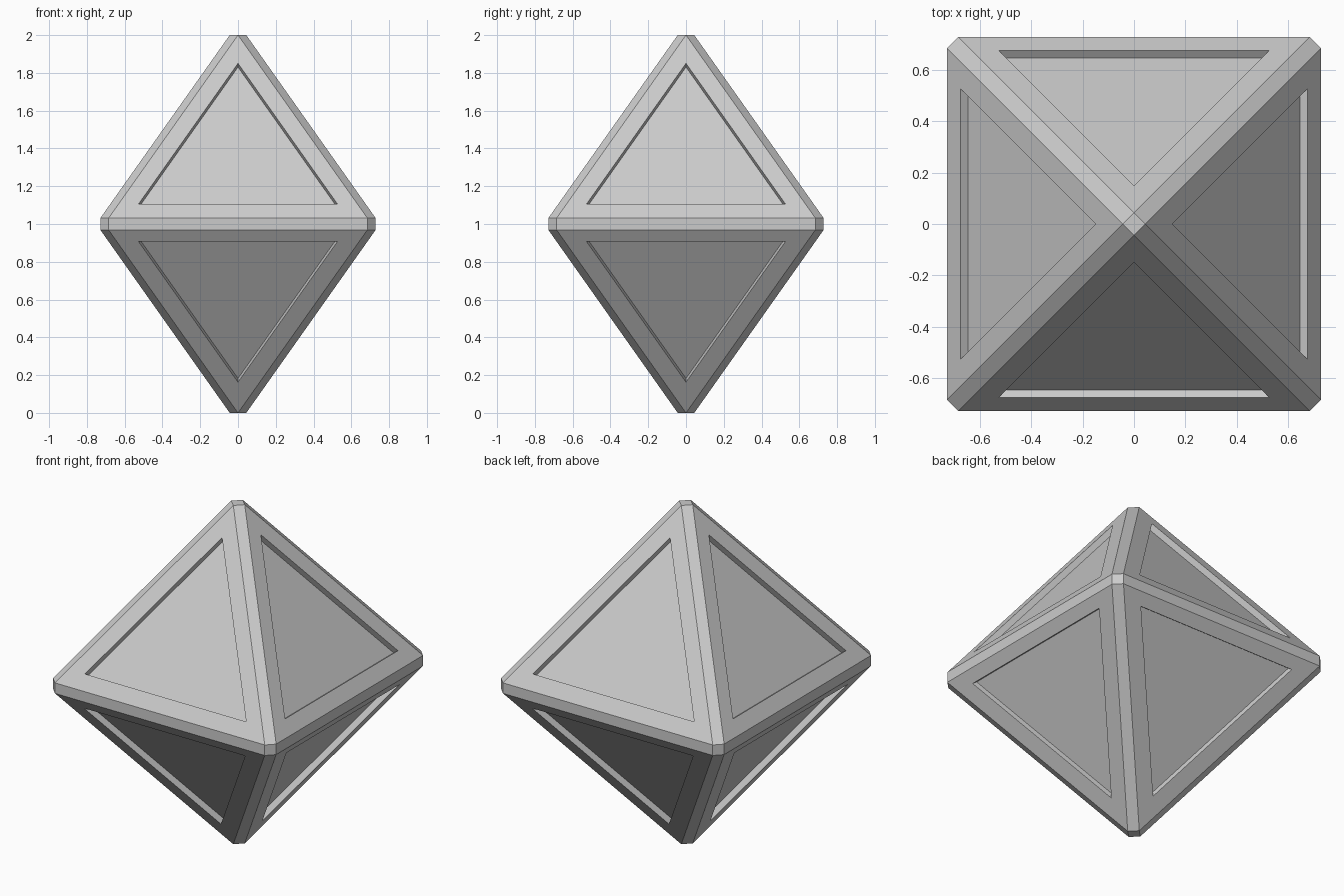
import bpy, bmesh, math
from mathutils import Vector, Matrix

if "Cube" in bpy.data.objects:
    bpy.data.objects.remove(bpy.data.objects["Cube"])

CAP = 0.031        # half width of the small flat caps on the six corners
RIM = 0.0915       # margin between face edge and recessed panel
DEPTH = 0.035      # depth of the recessed panels

bm = bmesh.new()

# Chamfered octahedron: hull of four cap corners around each of the six tips
for axis in range(3):
    for tip in (-1, 1):
        for s in (-CAP, CAP):
            for t in (-CAP, CAP):
                p = [s, t]
                p.insert(axis, tip)
                bm.verts.new(p)
bmesh.ops.convex_hull(bm, input=bm.verts[:])
bmesh.ops.dissolve_limit(bm, angle_limit=math.radians(1),
                         verts=bm.verts[:], edges=bm.edges[:])
bmesh.ops.recalc_face_normals(bm, faces=bm.faces[:])
bmesh.ops.transform(bm, verts=bm.verts[:], space=Matrix.Identity(4),
                    matrix=Matrix.Translation((0, 0, 1)) @ Matrix.Rotation(math.pi / 4, 4, 'Z'))

# Recessed triangular panel on each of the eight main faces
panels = [f for f in bm.faces if len(f.verts) == 3 and f.calc_area() > 0.3]
bmesh.ops.inset_individual(bm, faces=panels, thickness=RIM, use_even_offset=True)
for f in panels:
    n = f.normal.copy()
    if n.z < 0:
        # lower panels sit slightly closer to the girdle
        up = (Vector((0, 0, 1)) - n * n.z).normalized()
        for v in f.verts:
            v.co += up * 0.016
    floor = bmesh.ops.extrude_face_region(bm, geom=[f])['geom']
    bmesh.ops.translate(bm, vec=-n * DEPTH,
                        verts=[g for g in floor if isinstance(g, bmesh.types.BMVert)])
bmesh.ops.delete(bm, geom=[f for f in panels if f.is_valid], context='FACES_ONLY')
bmesh.ops.recalc_face_normals(bm, faces=bm.faces[:])

mesh = bpy.data.meshes.new("octahedral_die")
bm.to_mesh(mesh)
bm.free()
bpy.context.collection.objects.link(bpy.data.objects.new("octahedral_die", mesh))
